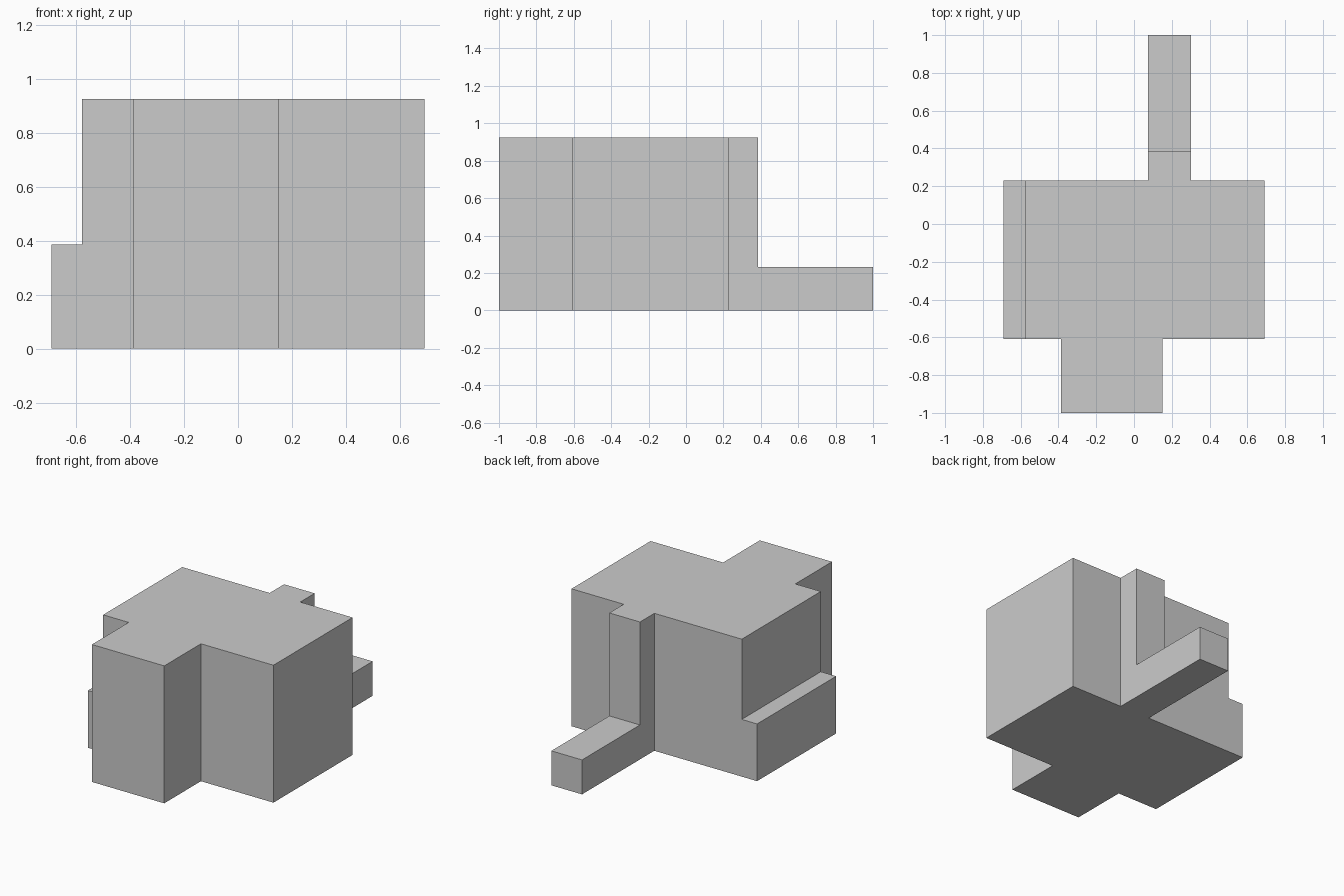
import bpy
import bmesh

if "Cube" in bpy.data.objects:
    bpy.data.objects.remove(bpy.data.objects["Cube"])


def prism(name, outline, z0, z1):
    """Extrude a flat outline from z0 up to z1."""
    bm = bmesh.new()
    face = bm.faces.new([bm.verts.new((x, y, z0)) for x, y in outline])
    top = bmesh.ops.extrude_face_region(bm, geom=[face], use_keep_orig=True)
    verts = [v for v in top["geom"] if isinstance(v, bmesh.types.BMVert)]
    bmesh.ops.translate(bm, verts=verts, vec=(0, 0, z1 - z0))
    bmesh.ops.recalc_face_normals(bm, faces=bm.faces)
    mesh = bpy.data.meshes.new(name)
    bm.to_mesh(mesh)
    bm.free()
    obj = bpy.data.objects.new(name, mesh)
    bpy.context.collection.objects.link(obj)
    return obj


def rect(x0, x1, y0, y1):
    return [(x0, y0), (x1, y0), (x1, y1), (x0, y1)]


# Full-height building: main block, front wing and rear wing in one footprint
left, right, front, back = -0.691, 0.691, -0.61, 0.231
building = prism("building", [
    (left, front), (-0.387, front), (-0.387, -1), (0.151, -1),
    (0.151, front), (right, front), (right, back), (0.302, back),
    (0.302, 1), (0.074, 1), (0.074, back), (left, back),
], 0, 0.925)

# Lower the left side to a ledge and the rear wing to a low annex
cuts = {
    "left_ledge_cutter": (rect(-0.8, -0.577, -0.8, 0.4), 0.385),
    "rear_annex_cutter": (rect(-0.1, 0.5, 0.384, 1.2), 0.232),
}
for name, (outline, height) in cuts.items():
    cutter = prism(name, outline, height, 1.2)
    cutter.hide_render = True
    cutter.display_type = 'WIRE'
    mod = building.modifiers.new(name, 'BOOLEAN')
    mod.operation = 'DIFFERENCE'
    mod.solver = 'EXACT'
    mod.object = cutter
